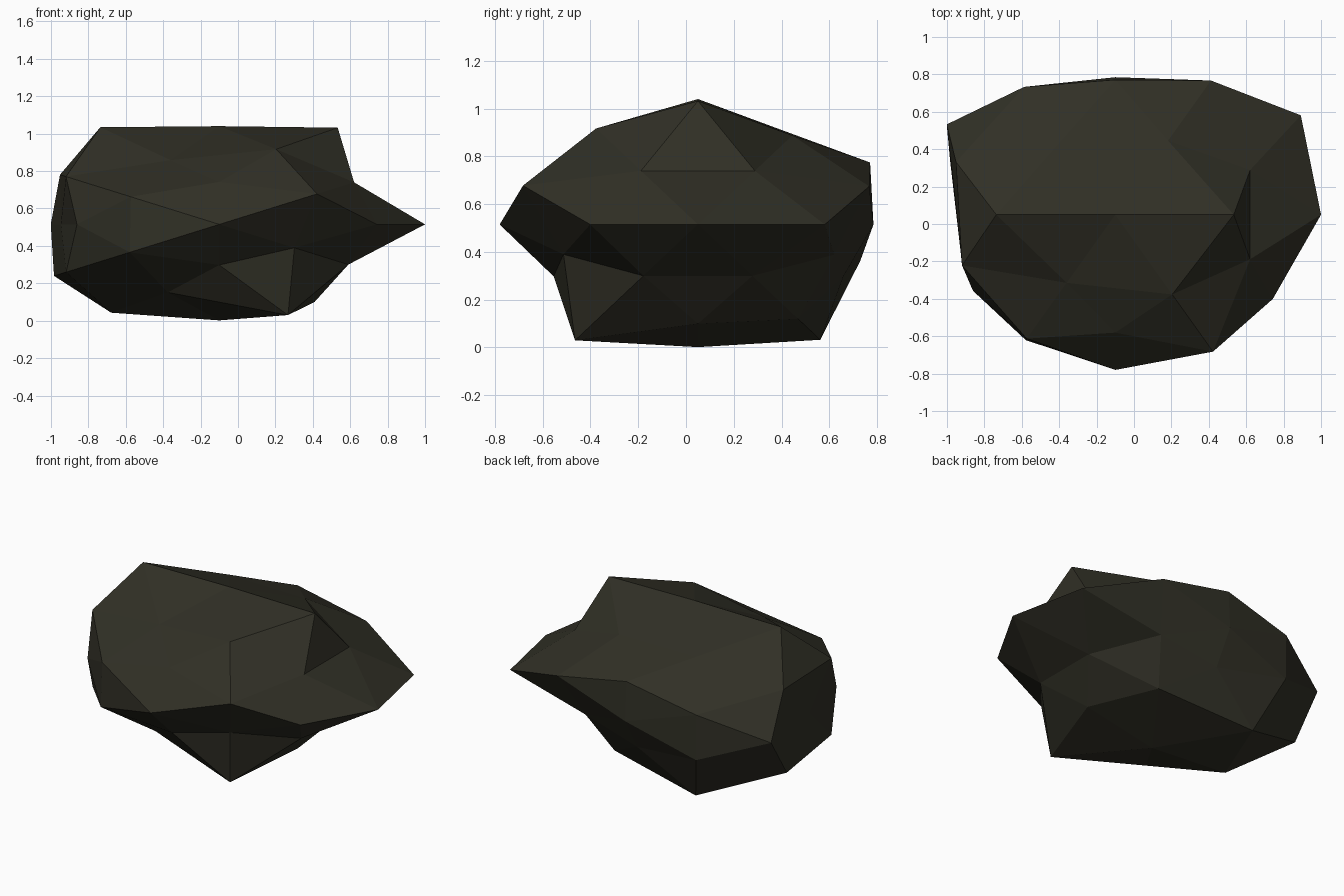
import bpy
import bmesh
from mathutils import Vector

if "Cube" in bpy.data.objects:
    bpy.data.objects.remove(bpy.data.objects["Cube"])

CENTRE = Vector((-0.10, 0.05, 0.515))
SIZE = Vector((1.10, 0.953, 0.555))

# Rock surface: families of directions on a once-divided icosahedron.
# Each family is mirrored through its non-zero axes (x slowest, z fastest,
# plus before minus), with one bulge factor for each resulting point.
FAMILIES = [
    ((1, 0, 0), [1.0, 0.77]),
    ((0, 1, 0), [0.771, 0.871]),
    ((0, 0, 1), [0.946, 0.925]),
    ((0.5257, 0, 0.8507), [1.095, 0.88, 1.10, 1.0]),
    ((0.8507, 0.5257, 0), [1.06, 0.90, 0.963, 0.813]),
    ((0, 0.8507, 0.5257), [0.889, 0.75, 0.778, 0.745]),
    ((0.309, 0.5, 0.809), [0.83, 0.88, 0.895, 1.08, 0.84, 1.075, 0.765, 0.81]),
    ((0.809, 0.309, 0.5), [0.81, 0.775, 0.81, 0.775, 0.957, 0.993, 0.921, 0.92]),
    ((0.5, 0.809, 0.309), [0.93, 0.74, 0.95, 0.73, 0.886, 0.882, 0.86, 0.87]),
]


def signs(value):
    return (1, -1) if value else (1,)


def mirrored(d):
    return [Vector((d[0] * sx, d[1] * sy, d[2] * sz))
            for sx in signs(d[0]) for sy in signs(d[1]) for sz in signs(d[2])]


# Even ball of triangles, kept in step with the bulge factors
bm = bmesh.new()
bulges = []
for direction, factors in FAMILIES:
    for point, factor in zip(mirrored(direction), factors):
        vert = bm.verts.new(point.normalized())
        bulges.append((vert, factor))
bmesh.ops.convex_hull(bm, input=bm.verts[:])

# Push each corner in or out to form the boulder
for vert, factor in bulges:
    vert.co = CENTRE + vert.co * SIZE * factor
bmesh.ops.recalc_face_normals(bm, faces=bm.faces[:])

mesh = bpy.data.meshes.new("boulder")
bm.to_mesh(mesh)
bm.free()

stone = bpy.data.materials.new("dark olive stone")
stone.diffuse_color = (0.030, 0.029, 0.019, 1)
stone.use_nodes = True
stone.node_tree.nodes["Principled BSDF"].inputs["Base Color"].default_value = stone.diffuse_color
mesh.materials.append(stone)

boulder = bpy.data.objects.new("boulder", mesh)
bpy.context.collection.objects.link(boulder)
